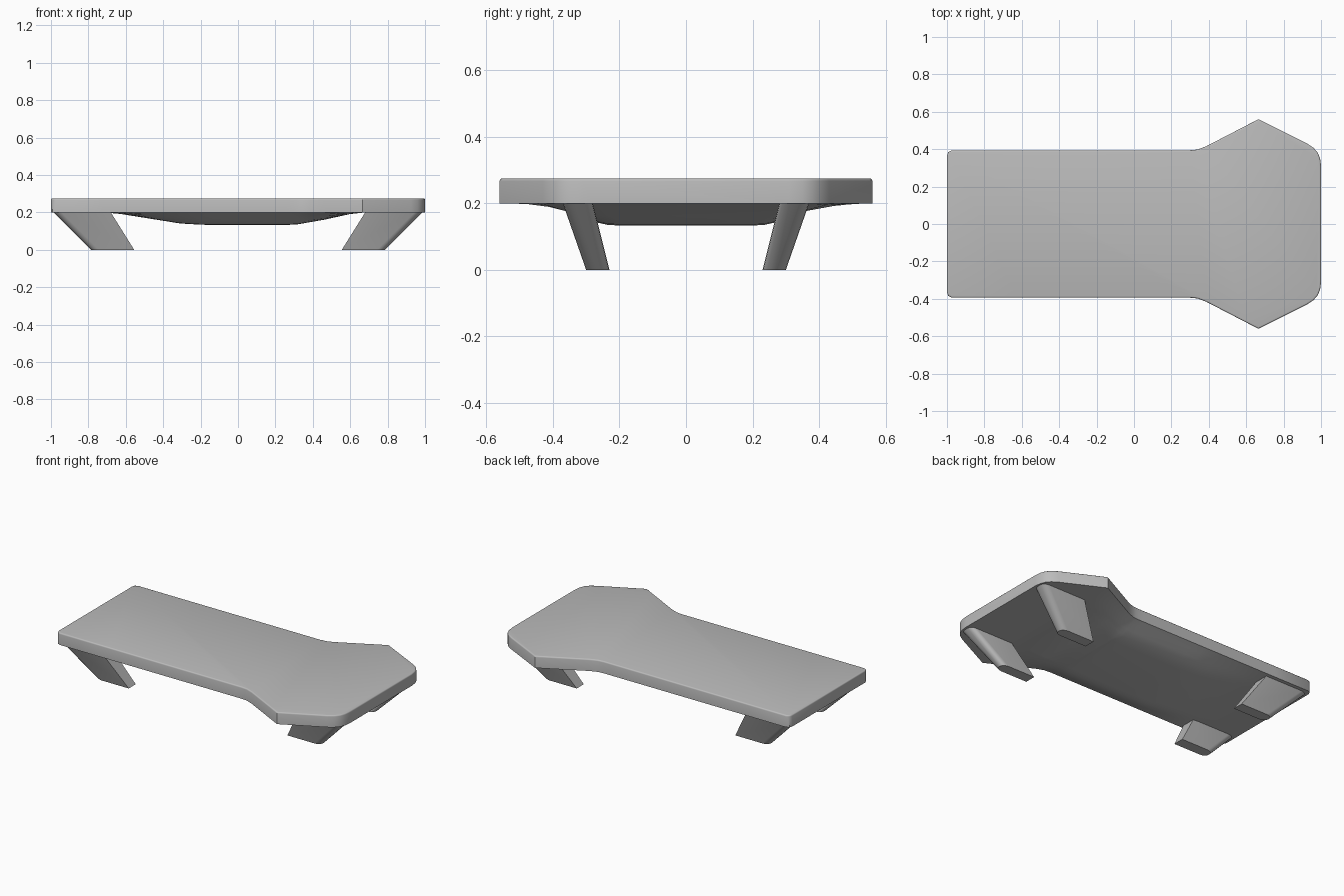
import bpy, bmesh, math

cube = bpy.data.objects.get("Cube")
if cube:
    bpy.data.objects.remove(cube, do_unlink=True)

# One plain grey for the whole table
grey = bpy.data.materials.new("plain grey")
grey.use_nodes = True
colour = (0.5, 0.5, 0.5, 1)
grey.diffuse_color = colour
grey.node_tree.nodes["Principled BSDF"].inputs["Base Color"].default_value = colour


def finish(bm, name):
    bmesh.ops.recalc_face_normals(bm, faces=bm.faces)
    mesh = bpy.data.meshes.new(name)
    bm.to_mesh(mesh)
    bm.free()
    obj = bpy.data.objects.new(name, mesh)
    mesh.materials.append(grey)
    bpy.context.collection.objects.link(obj)
    bpy.ops.object.select_all(action='DESELECT')
    obj.select_set(True)
    bpy.context.view_layer.objects.active = obj
    bpy.ops.object.shade_smooth_by_angle(angle=math.radians(40))
    return obj


def sample(points, x):
    for (x0, v0), (x1, v1) in zip(points, points[1:]):
        if x0 <= x <= x1:
            return v0 + (v1 - v0) * (x - x0) / (x1 - x0)
    return 0


# Half width of the top along its length, and depth of the belly below it
TOP, RIM, DEPTH = 0.275, 0.2, 0.067
outline = [(-1, .365), (-.993, .384), (-.975, .394), (.3, .394), (.34, .398), (.385, .415),
           (.665, .56), (.925, .43), (.96, .407), (.983, .38), (.995, .35), (1, .31)]
belly = [(-1, 0), (-.72, 0), (-.63, .12), (-.47, .5), (-.31, .88), (-.2, .98), (-.12, 1),
         (.26, 1), (.32, .95), (.465, .57), (.6, .13), (.68, 0), (1, 0)]
across = [(0, 1), (.5, 1), (.6, .96), (.7, .83), (.8, .58), (.9, .28), (1, 0)]
steps = [-t for t, _ in reversed(across)] + [t for t, _ in across[1:]]

# Table top: flat upper face, upright rim, lofted belly
bm = bmesh.new()
stations = sorted({x for x, _ in outline + belly})
lower, left_rim, right_rim = [], [], []
for x in stations:
    half = sample(outline, x)
    drop = DEPTH * sample(belly, x)
    lower.append([bm.verts.new((x, half * t, RIM - drop * sample(across, abs(t))))
                  for t in steps])
    right_rim.append(bm.verts.new((x, -half, TOP)))
    left_rim.append(bm.verts.new((x, half, TOP)))
for i in range(len(stations) - 1):
    a, b = lower[i], lower[i + 1]
    for j in range(len(steps) - 1):
        bm.faces.new((a[j], a[j + 1], b[j + 1], b[j]))
    bm.faces.new((a[0], b[0], right_rim[i + 1], right_rim[i]))
    bm.faces.new((a[-1], left_rim[i], left_rim[i + 1], b[-1]))
for k in (0, -1):
    bm.faces.new(lower[k] + [left_rim[k], right_rim[k]])
upper = bm.faces.new(right_rim + left_rim[::-1])
bmesh.ops.recalc_face_normals(bm, faces=bm.faces)
bmesh.ops.bevel(bm, geom=list(upper.edges), offset=0.008, offset_type='OFFSET',
                segments=3, profile=0.5, affect='EDGES', clamp_overlap=False)
finish(bm, "table_top")


# Splayed blade legs: rounded along the outer end
def leg(name, sx, sy):
    bm = bmesh.new()
    high = [(.985, .37), (.985, .28), (.68, .28), (.68, .37)]
    low = [(.785, .30), (.785, .23), (.555, .23), (.555, .30)]
    grow = 1.04  # sink the leg slightly into the top
    top, foot = [], []
    for (hx, hy), (lx, ly) in zip(high, low):
        foot.append(bm.verts.new((sx * lx, sy * ly, 0)))
        top.append(bm.verts.new((sx * (lx + (hx - lx) * grow),
                                 sy * (ly + (hy - ly) * grow), RIM * grow)))
    bm.faces.new(top)
    bm.faces.new(foot[::-1])
    for i in range(4):
        j = (i + 1) % 4
        bm.faces.new((foot[i], foot[j], top[j], top[i]))
    bmesh.ops.recalc_face_normals(bm, faces=bm.faces)
    outer = [bm.edges.get((foot[i], top[i])) for i in (0, 1)]
    bmesh.ops.bevel(bm, geom=outer, offset=0.03, offset_type='OFFSET',
                    segments=4, profile=0.5, affect='EDGES', clamp_overlap=True)
    finish(bm, name)


for side, sx in (("left", 1), ("right", -1)):
    for end, sy in (("front", -1), ("back", 1)):
        leg(f"{end}_{side}_leg", sx, sy)
